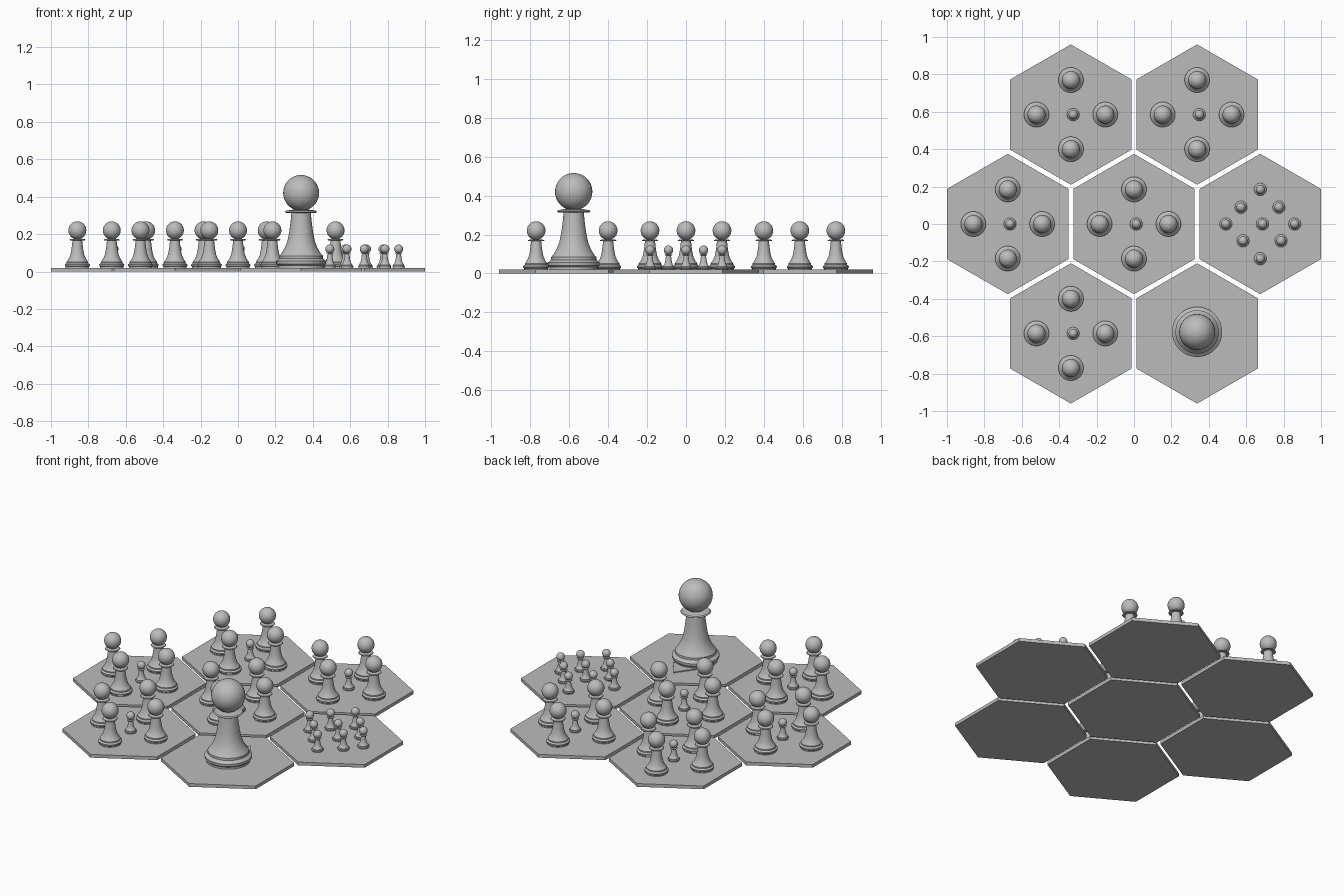
import bpy, bmesh, math

cube = bpy.data.objects.get("Cube")
if cube:
    bpy.data.objects.remove(cube, do_unlink=True)

grey = bpy.data.materials.new("plain grey")
grey.use_nodes = True
grey.diffuse_color = (0.5, 0.5, 0.5, 1)
grey.node_tree.nodes["Principled BSDF"].inputs["Base Color"].default_value = (0.5, 0.5, 0.5, 1)

TILE_R, TILE_H = 0.375, 0.02
STEP_X, STEP_Y = 0.675, 0.585

# Lathe outline of the large pawn, radius and height above the tile
PROFILE = [(0.0, 0.0), (0.124, 0.0), (0.124, 0.012), (0.133, 0.02), (0.134, 0.035),
           (0.122, 0.045), (0.116, 0.05), (0.116, 0.064), (0.104, 0.078), (0.088, 0.105),
           (0.074, 0.14), (0.064, 0.19), (0.056, 0.25), (0.052, 0.292),
           (0.08, 0.294), (0.086, 0.299), (0.08, 0.305), (0.05, 0.31), (0.0, 0.312)]
HEAD_R, HEAD_Z = 0.096, 0.4


def make_mesh(name, bm):
    bmesh.ops.recalc_face_normals(bm, faces=bm.faces)
    mesh = bpy.data.meshes.new(name)
    bm.to_mesh(mesh)
    bm.free()
    mesh.materials.append(grey)
    return mesh


def place(name, mesh, x, y, z, size=1.0):
    ob = bpy.data.objects.new(name, mesh)
    ob.location = (x, y, z)
    ob.scale = (size, size, size)
    bpy.context.collection.objects.link(ob)
    return ob


def prism(name, outline, height):
    bm = bmesh.new()
    face = bm.faces.new([bm.verts.new((x, y, 0)) for x, y in outline])
    top = bmesh.ops.extrude_face_region(bm, geom=[face])
    verts = [v for v in top["geom"] if isinstance(v, bmesh.types.BMVert)]
    bmesh.ops.translate(bm, verts=verts, vec=(0, 0, height))
    return make_mesh(name, bm)


def pawn_mesh():
    bm = bmesh.new()
    verts = [bm.verts.new((r, 0, z)) for r, z in PROFILE]
    edges = [bm.edges.new(pair) for pair in zip(verts, verts[1:])]
    bmesh.ops.spin(bm, geom=verts + edges, axis=(0, 0, 1), cent=(0, 0, 0),
                   angle=math.tau, steps=40)
    bmesh.ops.remove_doubles(bm, verts=bm.verts, dist=0.0001)
    head = bmesh.ops.create_uvsphere(bm, u_segments=32, v_segments=18, radius=HEAD_R)
    bmesh.ops.translate(bm, verts=head["verts"], vec=(0, 0, HEAD_Z))
    return make_mesh("pawn", bm)


# Hexagonal tiles, pointing along y
corners = [(TILE_R * math.sin(i * math.pi / 3), TILE_R * math.cos(i * math.pi / 3))
           for i in range(6)]
tile = prism("hex_tile", corners, TILE_H)
centres = [(-STEP_X, 0), (0, 0), (STEP_X, 0)]
centres += [(sx * STEP_X / 2, sy * STEP_Y) for sx in (-1, 1) for sy in (-1, 1)]
for cx, cy in centres:
    place("hex_tile", tile, cx, cy, 0)

# Pawns: one large, groups of four around a small one, and a group of nine small
pawn = pawn_mesh()
ring = [(0.184, 0), (-0.184, 0), (0, 0.185), (0, -0.185)]
diagonal = [(-0.103, 0.09), (0.1, 0.09), (-0.092, -0.09), (0.111, -0.09)]
for cx, cy in centres:
    if cx > 0 and cy < 0:
        large = place("large_pawn", pawn, cx, cy + 0.008, TILE_H)
        continue
    place("small_pawn", pawn, cx + 0.012, cy, TILE_H, 0.25)
    if cx == STEP_X:
        for dx, dy in ring + diagonal:
            place("small_pawn", pawn, cx + dx, cy + dy, TILE_H, 0.25)
    else:
        for dx, dy in ring:
            place("medium_pawn", pawn, cx + dx, cy, TILE_H, 0.5).location.y += dy

# Flat pointer behind the large pawn
pointer = prism("pointer", [(-0.08, -0.11), (0.08, -0.11), (0, 0)], 0.006)
place("pointer", pointer, STEP_X / 2, -0.36, TILE_H)

# Smooth the turned pawns, keeping the rims sharp
bpy.ops.object.select_all(action="DESELECT")
large.select_set(True)
bpy.context.view_layer.objects.active = large
bpy.ops.object.shade_smooth_by_angle(angle=math.radians(35))
